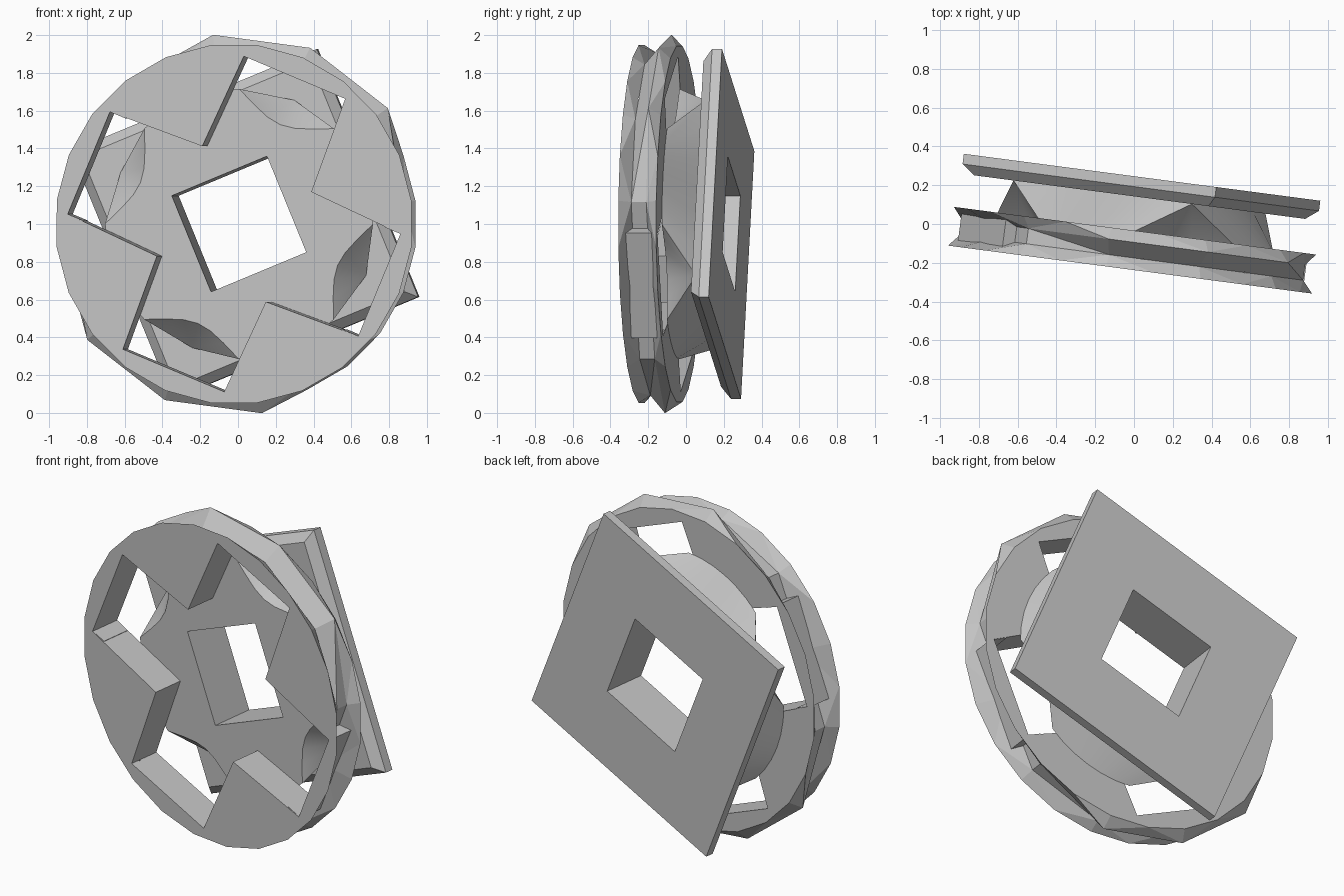
import bpy, bmesh, math
from mathutils import Matrix, Vector

old = bpy.data.objects.get("Cube")
if old:
    bpy.data.objects.remove(old, do_unlink=True)

grey = bpy.data.materials.new("plain_grey")
grey.use_nodes = True
COLOUR = (0.55, 0.55, 0.55, 1)
grey.diffuse_color = COLOUR
grey.node_tree.nodes["Principled BSDF"].inputs["Base Color"].default_value = COLOUR

# The axis is turned a little to one side; angles start at a square corner
TURN = Matrix.Translation((0.01, 0, 1)) @ Matrix.Rotation(math.radians(-7.5), 4, 'Z')
SPIN = math.radians(67.4)
N = 48
ANGLES = [math.tau * i / N for i in range(N)]
QUARTER, HALF_FAN = math.pi / 2, math.pi / 8
FRONT, FLOOR, PLATE_FRONT, PLATE_EDGE, PLATE_BACK = -0.237, -0.035, 0.14, 0.19, 0.243


def place(radius, angle, depth):
    a = angle + SPIN
    return TURN @ Vector((radius * math.cos(a), depth, radius * math.sin(a)))


def finish(name, bm):
    bmesh.ops.remove_doubles(bm, verts=bm.verts, dist=0.0005)
    bmesh.ops.recalc_face_normals(bm, faces=bm.faces)
    mesh = bpy.data.meshes.new(name)
    bm.to_mesh(mesh)
    bm.free()
    ob = bpy.data.objects.new(name, mesh)
    bpy.context.collection.objects.link(ob)
    mesh.materials.append(grey)
    return ob


def square(half, depth):
    ring = []
    for a in ANGLES:
        b = a - math.pi / 4
        ring.append(place(half / max(abs(math.cos(b)), abs(math.sin(b))), a, depth))
    return ring


def loft_loop(name, rings):
    """Skin rings in order and join the last one to the first."""
    bm = bmesh.new()
    vs = [[bm.verts.new(p) for p in ring] for ring in rings]
    for k, low in enumerate(vs):
        high = vs[(k + 1) % len(vs)]
        for i in range(N):
            j = (i + 1) % N
            bm.faces.new((low[i], low[j], high[j], high[i]))
    return finish(name, bm)


def prism(name, outline, start, end):
    """Extrude (along, across) points between two depths on the axis."""
    bm = bmesh.new()
    ends = [[bm.verts.new(place(math.hypot(u, v), math.atan2(v, u), d))
             for u, v in outline] for d in (start, end)]
    for cap in ends:
        bm.faces.new(cap)
    for i in range(len(outline)):
        j = (i + 1) % len(outline)
        bm.faces.new((ends[0][i], ends[0][j], ends[1][j], ends[1][i]))
    return finish(name, bm)


def quarter_turns(points, turns):
    for _ in range(turns):
        points = [(-v, u) for u, v in points]
    return points


# Square plate with a bevelled front edge and a square hole
plate = loft_loop("back_plate", [
    square(0.275, PLATE_FRONT), square(0.66, PLATE_FRONT), square(0.71, PLATE_EDGE),
    square(0.71, PLATE_BACK), square(0.275, PLATE_BACK)])

# Hub: a lobed front outline blends into a square at the plate
lobed, corner_fan = [], []
for a in ANGLES:
    nearest = round(a / QUARTER) * QUARTER
    off = a - nearest
    if abs(off) <= HALF_FAN + 0.001:
        lobed.append(place(0.57 + 0.145 * (off / HALF_FAN) ** 2, a, FLOOR))
        corner_fan.append(place(0.71, nearest, PLATE_FRONT))
    else:
        lobed.append(place(0.715, a, FLOOR))
        start = math.floor(a / QUARTER) * QUARTER
        t = (a - start - HALF_FAN) / (QUARTER - 2 * HALF_FAN)
        corner_fan.append(place(0.71, start, PLATE_FRONT).lerp(
            place(0.71, start + QUARTER, PLATE_FRONT), t))
hub = loft_loop("hub", [square(0.275, FLOOR), lobed, corner_fan,
                        square(0.275, PLATE_FRONT)])

# Wheel: two flat discs joined by a grooved rim that bulges on two sides and dips on two
bm = bmesh.new()
SIDES = 24
step = math.tau / SIDES
discs = [[bm.verts.new(place(r, step * i, d)) for i in range(SIDES)]
         for r, d in ((0.955, FRONT), (0.95, FLOOR))]
HALF_SIDES = SIDES // 2
rims = []
for radii, depth in (((0.915, 0.915, 0.9, 0.79), -0.175), ((1.01, 1.01, 0.9, 0.79), -0.095)):
    rims.append([bm.verts.new(place(radii[min(i % 6, 6 - i % 6)], 2 * step * i, depth))
                 for i in range(HALF_SIDES)])
for disc, rim in zip(discs, rims):
    bm.faces.new(disc)
    for i, m in enumerate(rim):
        n = rim[(i + 1) % HALF_SIDES]
        a, b, c = (disc[(2 * i + k) % SIDES] for k in range(3))
        bm.faces.new((a, b, m))
        bm.faces.new((b, n, m))
        bm.faces.new((b, c, n))
groove, ridge = rims
for i in range(HALF_SIDES):
    j = (i + 1) % HALF_SIDES
    bm.faces.new((groove[i], groove[j], ridge[j]))
    bm.faces.new((groove[i], ridge[j], ridge[i]))
wheel = finish("wheel", bm)

# Cross-shaped opening through the wheel
END, HALF, ROOT, WALL = 0.84, 0.293, 0.315, 0.008
cross = []
for arm in range(4):
    cross += quarter_turns([(END, -HALF), (END, HALF), (ROOT, ROOT)], arm)
cutter = prism("cross_cutter", cross, -0.5, 0.3)
cutter.hide_render = True

cut = wheel.modifiers.new("cross_opening", 'BOOLEAN')
cut.operation = 'DIFFERENCE'
cut.solver = 'EXACT'
cut.object = cutter
bpy.context.view_layer.update()
graph = bpy.context.evaluated_depsgraph_get()
opened = bpy.data.meshes.new_from_object(wheel.evaluated_get(graph))
wheel.modifiers.clear()
wheel.data = opened
bpy.data.objects.remove(cutter, do_unlink=True)

# Thin walls close the arm ends where the rim dips below them
for side, turns in (("left", 3), ("right", 1)):
    bracket = [(0.75, HALF), (END, HALF), (END, -HALF), (0.75, -HALF),
               (0.75, -HALF - WALL), (END + WALL, -HALF - WALL),
               (END + WALL, HALF + WALL), (0.75, HALF + WALL)]
    prism(side + "_arm_end_wall", quarter_turns(bracket, turns),
          FRONT + 0.004, FLOOR - 0.004)

# Soft shading on the hub's curved sides only
bpy.ops.object.select_all(action='DESELECT')
hub.select_set(True)
bpy.context.view_layer.objects.active = hub
bpy.ops.object.shade_smooth_by_angle(angle=math.radians(30))
